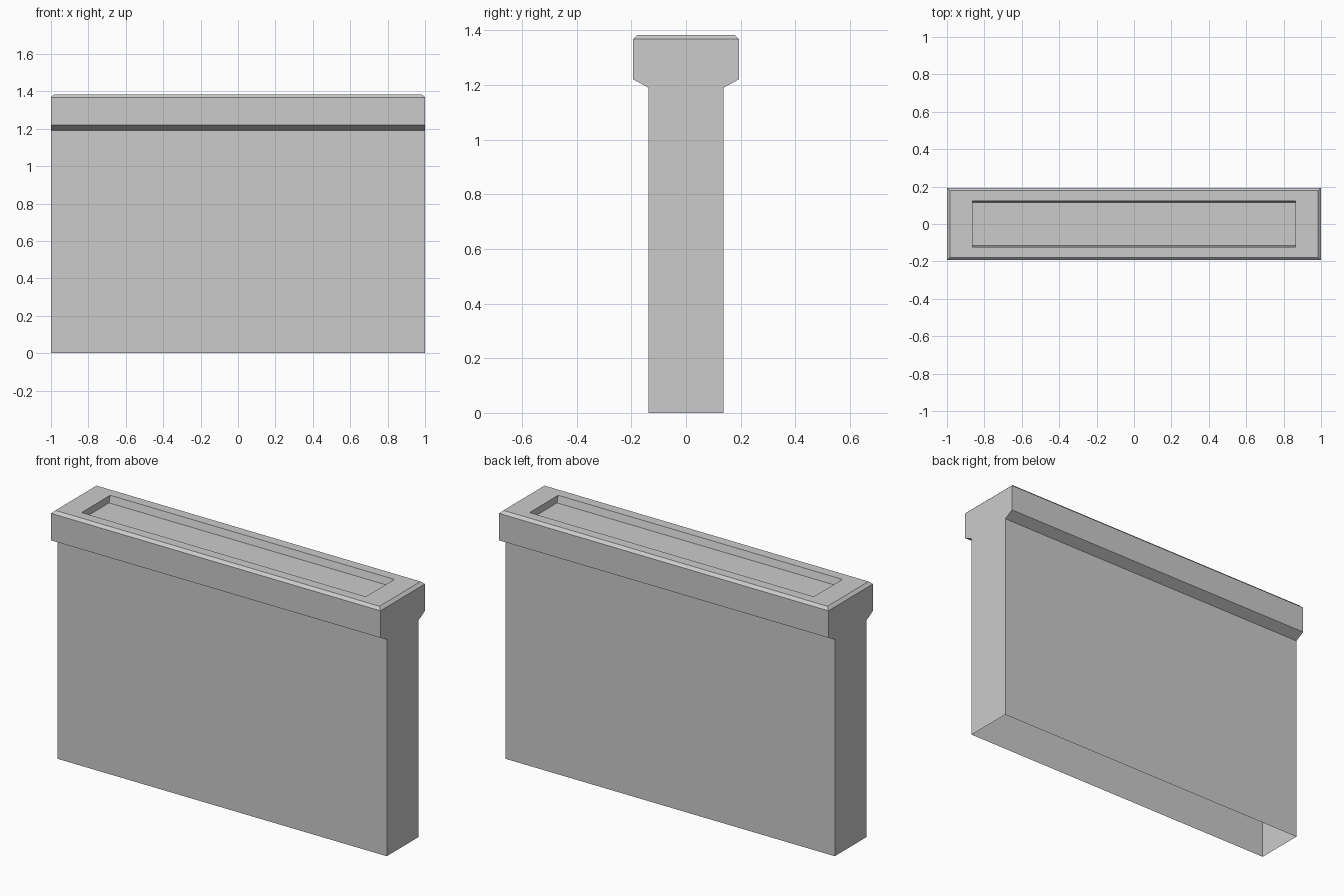
import bpy
import bmesh

cube = bpy.data.objects.get("Cube")
if cube:
    bpy.data.objects.remove(cube, do_unlink=True)

# One plain grey for the whole wall
grey = bpy.data.materials.new("concrete_grey")
grey.use_nodes = True
colour = (0.6, 0.6, 0.6, 1)
grey.diffuse_color = colour
grey.node_tree.nodes["Principled BSDF"].inputs["Base Color"].default_value = colour

bm = bmesh.new()


def ring(half_x, half_y, z):
    """Rectangle of four vertices at one height."""
    corners = ((-1, -1), (1, -1), (1, 1), (-1, 1))
    return [bm.verts.new((sx * half_x, sy * half_y, z)) for sx, sy in corners]


# Wall, overhanging cap, bevelled rim and tapered recess: (half length, half width, height)
sections = (
    (1, 0.138, 0),
    (1, 0.138, 1.19),
    (1, 0.193, 1.22),
    (1, 0.193, 1.368),
    (0.984, 0.178, 1.383),
    (0.863, 0.124, 1.383),
    (0.863, 0.114, 1.345),
)
rings = [ring(*s) for s in sections]
flush = 3  # the ends are one flat face up to this section

for level, (low, high) in enumerate(zip(rings, rings[1:])):
    for i in range(4):
        is_end = i % 2 == 1
        if is_end and level < flush:
            continue
        j = (i + 1) % 4
        bm.faces.new((low[i], low[j], high[j], high[i]))

# Flat T-shaped ends; the underside stays open
for a, b in ((1, 2), (3, 0)):
    outline = [r[b] for r in rings[:flush + 1]]
    outline += [r[a] for r in reversed(rings[:flush + 1])]
    bm.faces.new(outline[::-1])

# Recess floor
bm.faces.new(rings[-1])
bmesh.ops.recalc_face_normals(bm, faces=bm.faces)

mesh = bpy.data.meshes.new("capped_wall")
bm.to_mesh(mesh)
bm.free()
mesh.materials.append(grey)
wall = bpy.data.objects.new("capped_wall", mesh)
bpy.context.collection.objects.link(wall)
